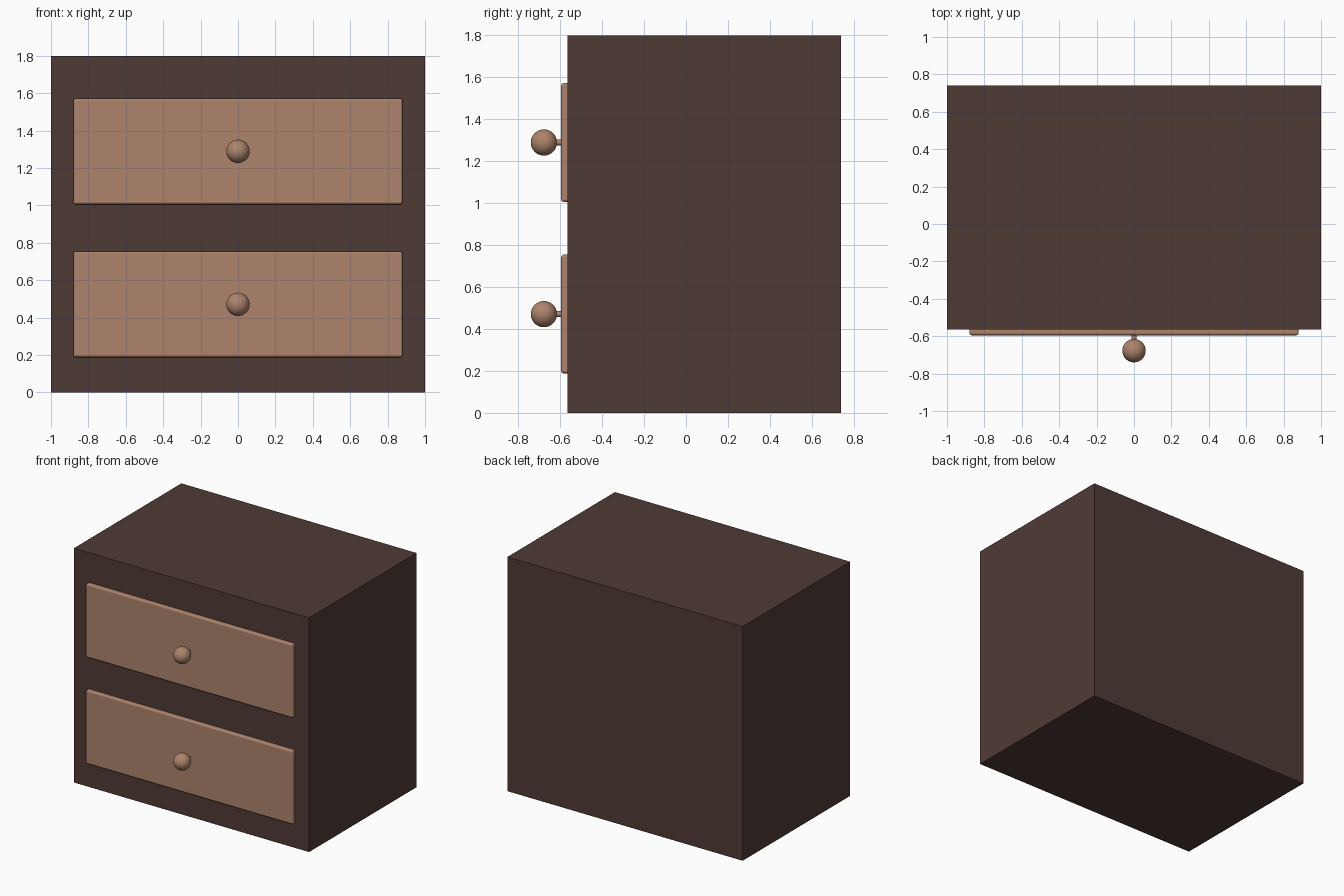
import bpy, math

if "Cube" in bpy.data.objects:
    bpy.data.objects.remove(bpy.data.objects["Cube"])

def material(name, rgb):
    m = bpy.data.materials.new(name)
    m.diffuse_color = (*rgb, 1)
    m.use_nodes = True
    m.node_tree.nodes["Principled BSDF"].inputs["Base Color"].default_value = m.diffuse_color
    return m

dark = material("dark brown wood", (0.078, 0.043, 0.035))
light = material("light brown wood", (0.418, 0.231, 0.150))

def finish(name, mat, smooth=False):
    o = bpy.context.object
    o.name = name
    o.data.materials.append(mat)
    if smooth:
        bpy.ops.object.shade_smooth_by_angle(angle=math.radians(40))
    return o

def box(name, x, y, z, mat):
    bpy.ops.mesh.primitive_cube_add(
        size=1, location=[(a + b) / 2 for a, b in (x, y, z)])
    o = bpy.context.object
    o.scale = [b - a for a, b in (x, y, z)]
    bpy.ops.object.transform_apply(location=False, rotation=False, scale=True)
    return finish(name, mat)

# Cabinet body
box("cabinet_body", (-1, 1), (-0.565, 0.74), (0, 1.8), dark)

for label, zc in (("lower", 0.471), ("upper", 1.289)):
    # Drawer front with softened edges
    front = box(label + "_drawer_front", (-0.88, 0.88), (-0.595, -0.55),
                (zc - 0.283, zc + 0.283), light)
    bevel = front.modifiers.new("soft_edges", "BEVEL")
    bevel.width = 0.012
    bevel.segments = 3
    # Knob stem
    bpy.ops.mesh.primitive_cylinder_add(
        vertices=24, radius=0.014, depth=0.07, location=(0, -0.61, zc),
        rotation=(math.pi / 2, 0, 0))
    finish(label + "_knob_stem", light, True)
    # Round knob
    bpy.ops.mesh.primitive_uv_sphere_add(
        segments=32, ring_count=16, radius=0.0625, location=(0, -0.6775, zc))
    finish(label + "_knob", light, True)
